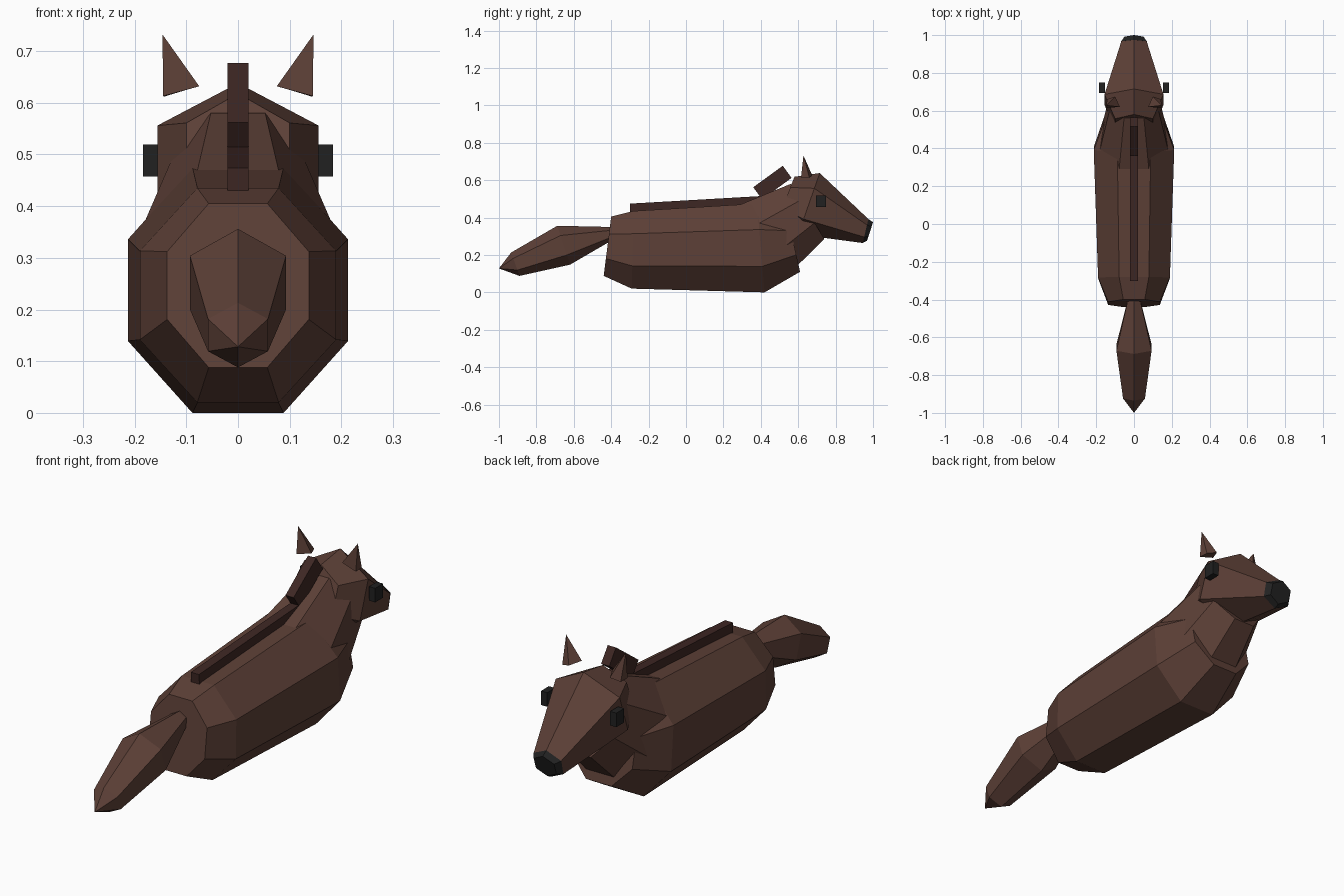
import bpy, bmesh, math
from mathutils import Matrix

if "Cube" in bpy.data.objects:
    bpy.data.objects.remove(bpy.data.objects["Cube"])


def material(name, rgb):
    m = bpy.data.materials.new(name)
    m.diffuse_color = (*rgb, 1)
    m.use_nodes = True
    m.node_tree.nodes["Principled BSDF"].inputs["Base Color"].default_value = m.diffuse_color
    return m


BROWN = material("brown", (0.109, 0.051, 0.038))
DARK = material("dark_brown", (0.048, 0.020, 0.017))
BLACK = material("black", (0.015, 0.015, 0.015))


def finish(name, bm, mat):
    bmesh.ops.recalc_face_normals(bm, faces=bm.faces)
    me = bpy.data.meshes.new(name)
    bm.to_mesh(me)
    bm.free()
    me.materials.append(mat)
    ob = bpy.data.objects.new(name, me)
    bpy.context.collection.objects.link(ob)
    return ob


def loft(name, sides, rings, mat, apex=None):
    """Skin tilted n-gon rings, each (top y, top z, bottom y, bottom z, half width)."""
    bm = bmesh.new()
    step = 2 * math.pi / sides
    start = step / 2 if sides == 8 else 0      # octagons: flat top, hexagons: ridge on top
    reach = math.cos(start)
    wide = max(abs(math.sin(start + i * step)) for i in range(sides))
    loops = []
    for ty, tz, by, bz, w in rings:
        loop = []
        for i in range(sides):
            a = start + i * step
            t = (1 - math.cos(a) / reach) / 2
            loop.append(bm.verts.new((w * math.sin(a) / wide, ty + (by - ty) * t, tz + (bz - tz) * t)))
        loops.append(loop)
    for a, b in zip(loops, loops[1:]):
        for i in range(sides):
            j = (i + 1) % sides
            bm.faces.new((a[i], a[j], b[j], b[i]))
    bm.faces.new(loops[0])
    if apex:
        tip = bm.verts.new(apex)
        for i in range(sides):
            bm.faces.new((loops[-1][i], loops[-1][(i + 1) % sides], tip))
    else:
        bm.faces.new(loops[-1])
    return finish(name, bm, mat)


def box(name, center, size, tilt, mat):
    bm = bmesh.new()
    m = Matrix.Translation(center) @ Matrix.Rotation(tilt, 4, 'X') @ Matrix.Diagonal((*size, 1))
    bmesh.ops.create_cube(bm, size=1, matrix=m)
    return finish(name, bm, mat)


# Octagonal trunk and neck
loft("body", 8, [(-0.40, 0.405, -0.44, 0.088, 0.137), (-0.28, 0.435, -0.29, 0.02, 0.19),
                 (0.38, 0.475, 0.42, 0.0, 0.213), (0.54, 0.42, 0.61, 0.11, 0.15)], BROWN)
loft("neck", 8, [(0.28, 0.465, 0.50, 0.05, 0.192), (0.56, 0.58, 0.74, 0.285, 0.127)], BROWN)

# Hexagonal head, nose and tail
loft("head", 6, [(0.58, 0.618, 0.49, 0.39, 0.10), (0.715, 0.638, 0.60, 0.31, 0.156),
                 (0.975, 0.392, 0.945, 0.264, 0.067)], BROWN)
loft("nose", 6, [(0.975, 0.392, 0.945, 0.264, 0.068), (1.0, 0.375, 0.968, 0.276, 0.05)], BLACK)
loft("tail", 6, [(-0.39, 0.348, -0.37, 0.265, 0.034), (-0.42, 0.35, -0.41, 0.27, 0.036),
                 (-0.688, 0.356, -0.62, 0.148, 0.093), (-0.935, 0.213, -0.89, 0.088, 0.058)],
     BROWN, apex=(0, -1.0, 0.128))

# Mane strips along the back and up the neck
box("back_mane", (0, 0.05, 0.472), (0.04, 0.70, 0.045), math.radians(3.3), DARK)
box("neck_mane", (0, 0.462, 0.587), (0.04, 0.195, 0.08), math.radians(36), DARK)

# Ears and eyes on both sides
for side, label in ((1, "right"), (-1, "left")):
    bm = bmesh.new()
    base = [bm.verts.new((side * x, y, z)) for x, y, z in
            ((0.145, 0.615, 0.613), (0.075, 0.62, 0.632), (0.10, 0.675, 0.625), (0.143, 0.66, 0.612))]
    tip = bm.verts.new((side * 0.146, 0.628, 0.732))
    bm.faces.new(base)
    for i in range(4):
        bm.faces.new((base[i], base[(i + 1) % 4], tip))
    finish(label + "_ear", bm, BROWN)
    box(label + "_eye", (side * 0.169, 0.722, 0.488), (0.03, 0.055, 0.062), 0, BLACK)
